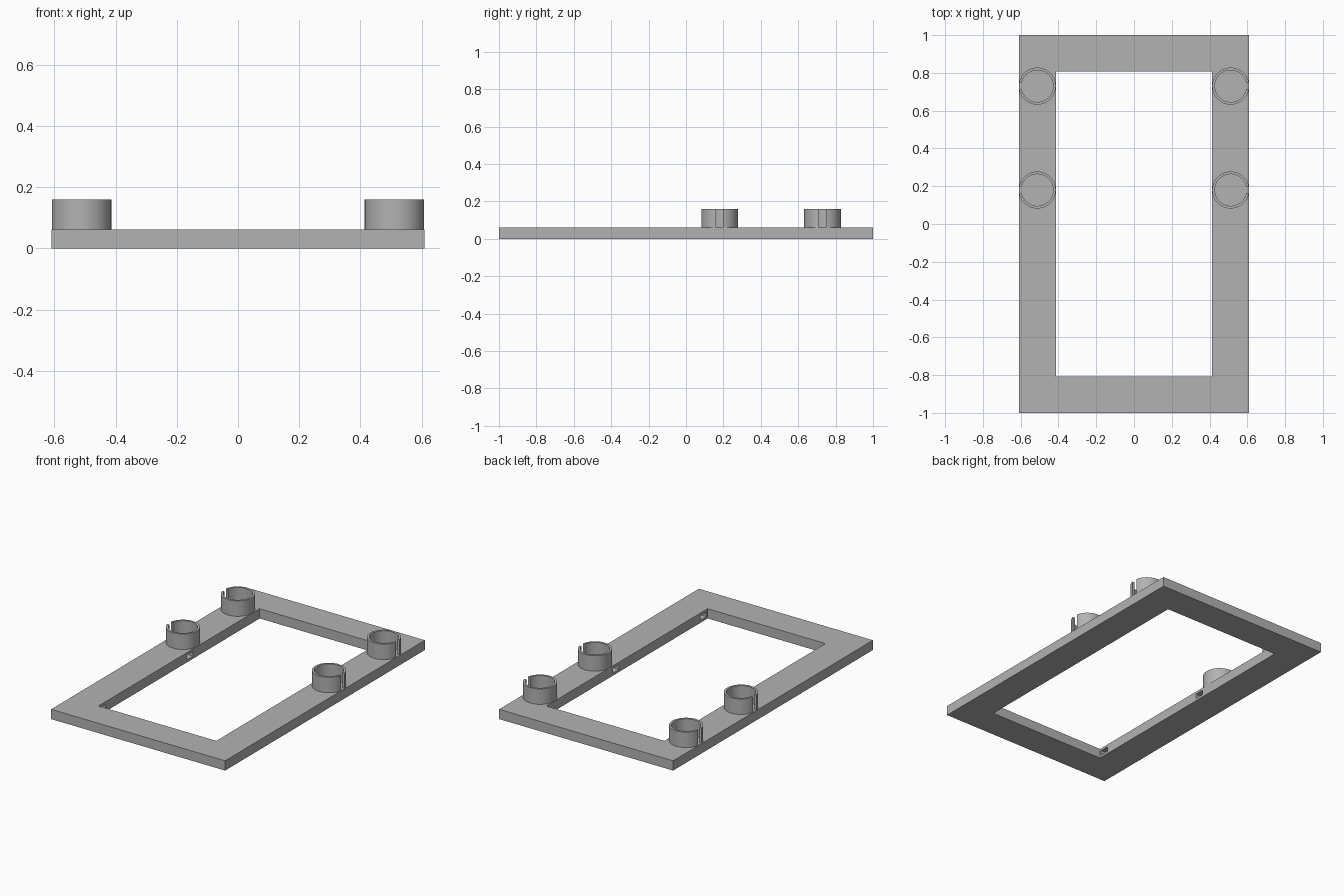
import bpy, bmesh, math

old = bpy.data.objects.get("Cube")
if old:
    bpy.data.objects.remove(old)

grey = bpy.data.materials.new("plain_grey")
grey.use_nodes = True
colour = (0.45, 0.45, 0.45, 1)
grey.diffuse_color = colour
grey.node_tree.nodes["Principled BSDF"].inputs["Base Color"].default_value = colour

HALF_W, HALF_L, PLATE_H = 0.61, 1.0, 0.062
OPEN_X, OPEN_Y = 0.413, 0.807
RING_X, RING_OUT, RING_IN, RING_TOP = 0.512, 0.098, 0.084, 0.16
SLIT = 0.019


def add_object(name, bm):
    bmesh.ops.recalc_face_normals(bm, faces=bm.faces)
    mesh = bpy.data.meshes.new(name)
    bm.to_mesh(mesh)
    bm.free()
    mesh.materials.append(grey)
    obj = bpy.data.objects.new(name, mesh)
    bpy.context.collection.objects.link(obj)
    return obj


def box(name, centre, size):
    bm = bmesh.new()
    bmesh.ops.create_cube(bm, size=1)
    bmesh.ops.scale(bm, vec=size, verts=bm.verts)
    bmesh.ops.translate(bm, vec=centre, verts=bm.verts)
    return add_object(name, bm)


def activate(obj):
    bpy.ops.object.select_all(action="DESELECT")
    obj.select_set(True)
    bpy.context.view_layer.objects.active = obj


def cut(obj, cutter):
    cutter.hide_render = True
    mod = obj.modifiers.new("cut", "BOOLEAN")
    mod.operation, mod.solver, mod.object = "DIFFERENCE", "EXACT", cutter
    activate(obj)
    bpy.ops.object.modifier_apply(modifier=mod.name)
    bpy.data.objects.remove(cutter)


def split_ring(name, x, y, side):
    # Annular C outline, open towards the outer edge of the frame
    steps = 64
    bm = bmesh.new()
    rows = []
    for i in range(steps + 1):
        t = i / steps
        row = []
        for r, z in ((RING_OUT, PLATE_H), (RING_OUT, RING_TOP),
                     (RING_IN, RING_TOP), (RING_IN, PLATE_H)):
            gap = math.asin(SLIT / r)
            a = gap + t * (2 * math.pi - 2 * gap)
            row.append(bm.verts.new((x + side * r * math.cos(a), y + r * math.sin(a), z)))
        rows.append(row)
    for a, b in zip(rows, rows[1:]):
        for k in range(4):
            n = (k + 1) % 4
            bm.faces.new((a[k], a[n], b[n], b[k]))
    bm.faces.new(rows[0])
    bm.faces.new(rows[-1])
    obj = add_object(name, bm)
    activate(obj)
    bpy.ops.object.shade_smooth_by_angle(angle=math.radians(30))


# Flat rectangular frame
frame = box("frame", (0, 0, PLATE_H / 2), (2 * HALF_W, 2 * HALF_L, PLATE_H))
cut(frame, box("opening", (0, 0, PLATE_H / 2), (2 * OPEN_X, 2 * OPEN_Y, 1)))

# Small sockets in the long inner walls
for side in (-1, 1):
    for y in (0.11, -0.765):
        cut(frame, box("socket", (side * OPEN_X, y, 0.031), (0.1, 0.06, 0.03)))

# Slit rings standing on the long sides
for side, label in ((-1, "right"), (1, "left")):
    for y, place in ((0.73, "back"), (0.18, "middle")):
        split_ring(f"{place}_{label}_ring", side * RING_X, y, side)
